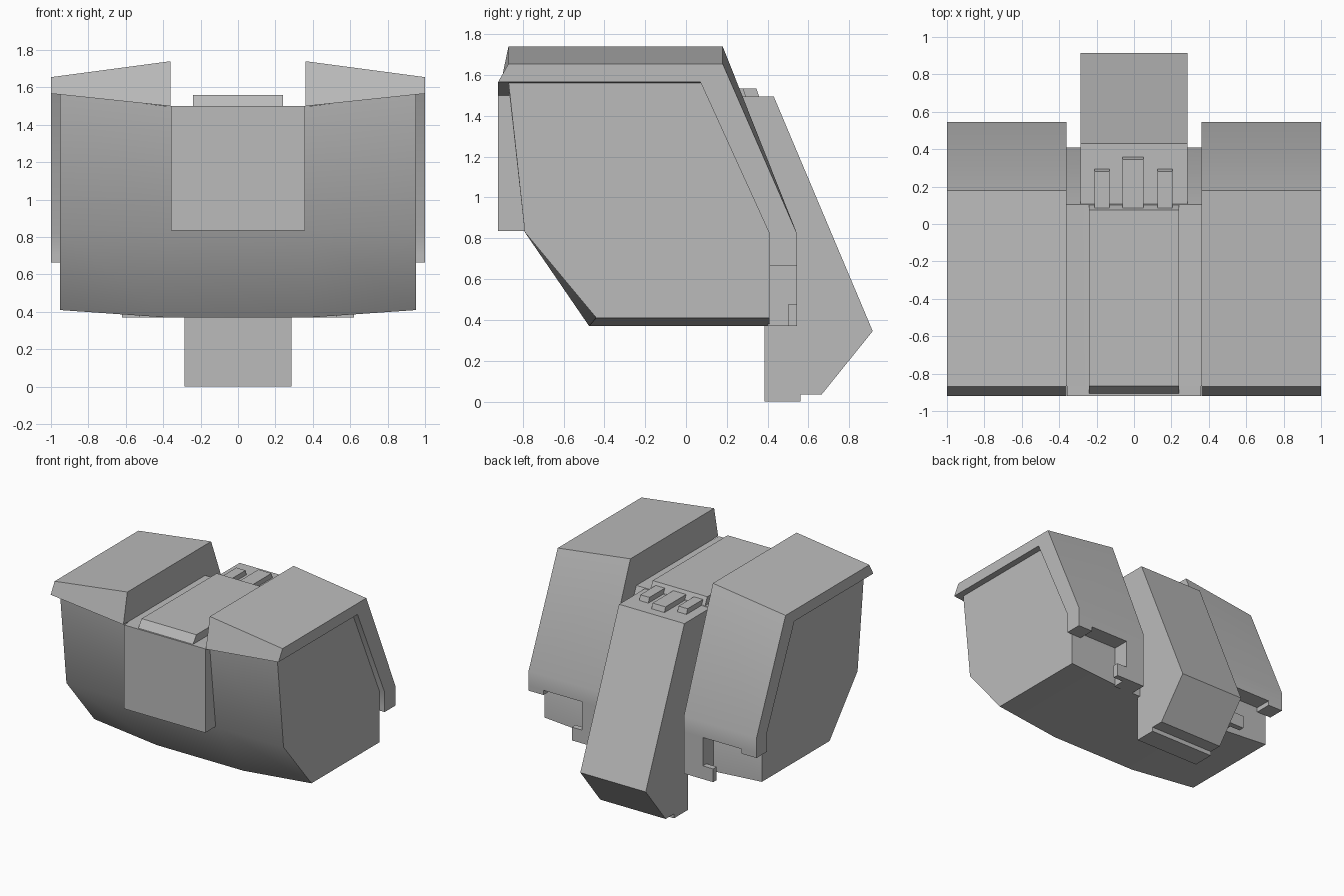
import bpy, bmesh, math

if "Cube" in bpy.data.objects:
    bpy.data.objects.remove(bpy.data.objects["Cube"])

grey = bpy.data.materials.new("plain grey")
grey.use_nodes = True
colour = (0.5, 0.5, 0.5, 1)
grey.diffuse_color = colour
grey.node_tree.nodes["Principled BSDF"].inputs["Base Color"].default_value = colour


def loft(name, sections, smooth=0):
    """Join (x, [(y, z), ...]) cross-sections into a closed solid."""
    bm = bmesh.new()
    rings = [[bm.verts.new((x, y, z)) for y, z in profile] for x, profile in sections]
    for a, b in zip(rings, rings[1:]):
        for i in range(len(a)):
            j = (i + 1) % len(a)
            bm.faces.new((a[i], a[j], b[j], b[i]))
    bm.faces.new(rings[0])
    bm.faces.new(rings[-1])
    bmesh.ops.recalc_face_normals(bm, faces=bm.faces)
    mesh = bpy.data.meshes.new(name)
    bm.to_mesh(mesh)
    bm.free()
    mesh.materials.append(grey)
    obj = bpy.data.objects.new(name, mesh)
    bpy.context.collection.objects.link(obj)
    if smooth:
        bpy.ops.object.select_all(action='DESELECT')
        obj.select_set(True)
        bpy.context.view_layer.objects.active = obj
        bpy.ops.object.shade_smooth_by_angle(angle=math.radians(smooth))
    return obj


def extrude(name, x0, x1, profile):
    return loft(name, [(x0, profile), (x1, profile)])


def box(name, x0, x1, y0, y1, z0, z1):
    return extrude(name, x0, x1, [(y0, z0), (y1, z0), (y1, z1), (y0, z1)])


# Main body: hexagonal section, narrowing slightly towards each side
middle = [(-0.865, 1.5), (-0.79, 0.83), (-0.475, 0.37), (0.41, 0.37), (0.41, 0.82), (0.105, 1.5)]
side = [(-0.87, 1.568), (-0.79, 0.83), (-0.44, 0.41), (0.41, 0.41), (0.41, 0.82), (0.07, 1.568)]
loft("body", [(-0.953, side), (-0.38, middle), (0.38, middle), (0.953, side)], 40)

# Overhanging side covers with their notched rear skirts
inner = [(-0.92, 1.5), (-0.87, 1.74), (0.18, 1.74), (0.545, 0.82),
         (0.545, 0.7), (0.41, 0.7), (0.41, 0.82), (0.105, 1.5)]
outer = [(-0.92, 1.567), (-0.87, 1.655), (0.18, 1.655), (0.545, 0.82),
         (0.545, 0.7), (0.41, 0.7), (0.41, 0.82), (0.07, 1.567)]
for label, s in (("left", 1), ("right", -1)):
    loft(label + "_cover", [(s * 0.362, inner), (s, outer)], 40)
    box(label + "_skirt_inner", s * 0.362, s * 0.53, 0.4, 0.545, 0.37, 0.7)
    box(label + "_skirt_foot", s * 0.53, s * 0.62, 0.5, 0.545, 0.37, 0.475)
    box(label + "_skirt_outer", s * 0.87, s, 0.41, 0.545, 0.663, 0.7)

# Front plate and raised panel along the top
extrude("front_plate", -0.357, 0.357, [(-0.92, 1.5), (-0.92, 0.835), (-0.78, 0.835), (-0.8, 1.5)])
extrude("top_panel", -0.24, 0.24, [(-0.91, 1.495), (-0.865, 1.56), (0.075, 1.56), (0.105, 1.495)])

# Rear spine that runs down below the body
extrude("rear_spine", -0.287, 0.287, [
    (0.09, 1.495), (0.43, 1.495), (0.915, 0.345), (0.665, 0.035),
    (0.56, 0.035), (0.56, 0), (0.385, 0), (0.385, 0.8)])

# Three small ribs behind the top panel
for label, x, half, end in (("left", 0.165, 0.04, 0.295), ("middle", -0.005, 0.057, 0.36),
                            ("right", -0.17, 0.04, 0.295)):
    extrude(label + "_rib", x - half, x + half, [
        (0.085, 1.49), (0.085, 1.535), (end - 0.015, 1.535), (end, 1.49)])
